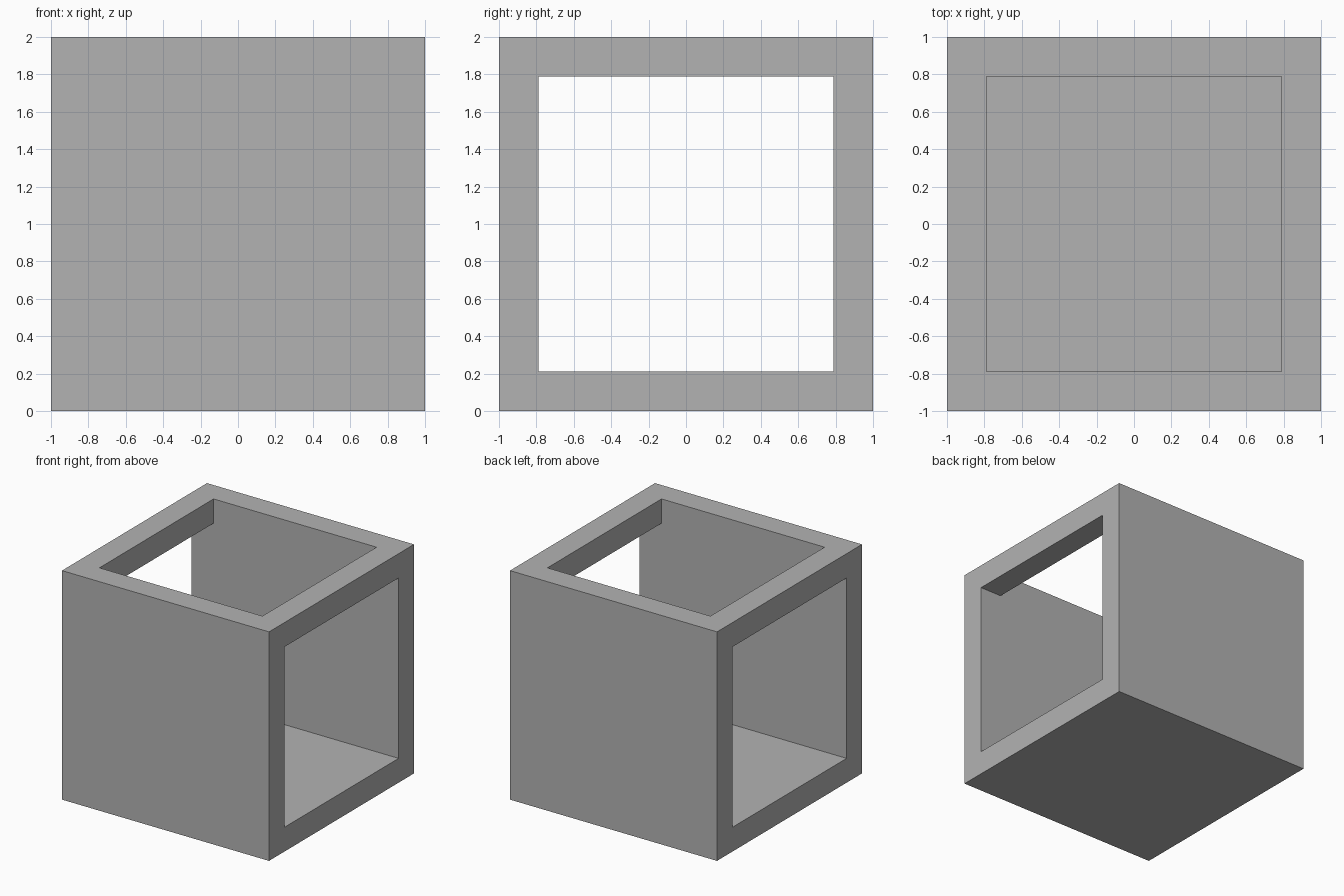
import bpy

# Remove the default object
default = bpy.data.objects.get("Cube")
if default:
    bpy.data.objects.remove(default, do_unlink=True)

GREY = (0.45, 0.45, 0.45, 1.0)
OPENING = 1.575  # width of the square openings

# Single plain grey material
grey = bpy.data.materials.new("plain_grey")
grey.use_nodes = True
grey.diffuse_color = GREY
grey.node_tree.nodes["Principled BSDF"].inputs["Base Color"].default_value = GREY


def box(name, size, centre):
    """Add a named box of the given dimensions."""
    bpy.ops.mesh.primitive_cube_add(size=1, location=centre)
    obj = bpy.context.object
    obj.name = name
    obj.scale = size
    bpy.ops.object.transform_apply(location=True, rotation=False, scale=True)
    obj.data.materials.append(grey)
    return obj


def cut(target, cutter):
    """Subtract the cutter, apply the result and discard the cutter."""
    cutter.hide_render = True
    mod = target.modifiers.new("opening", 'BOOLEAN')
    mod.operation = 'DIFFERENCE'
    mod.solver = 'EXACT'
    mod.object = cutter
    bpy.context.view_layer.objects.active = target
    bpy.ops.object.modifier_apply(modifier=mod.name)
    bpy.data.objects.remove(cutter, do_unlink=True)


# Solid cube with thick front, back and floor
frame = box("open_cube_frame", (2, 2, 2), (0, 0, 1))

# Tunnel through both sides, then a shaft down from the top
cut(frame, box("side_tunnel", (3, OPENING, OPENING), (0, 0, 1)))
cut(frame, box("top_shaft", (OPENING, OPENING, 2), (0, 0, 2)))
